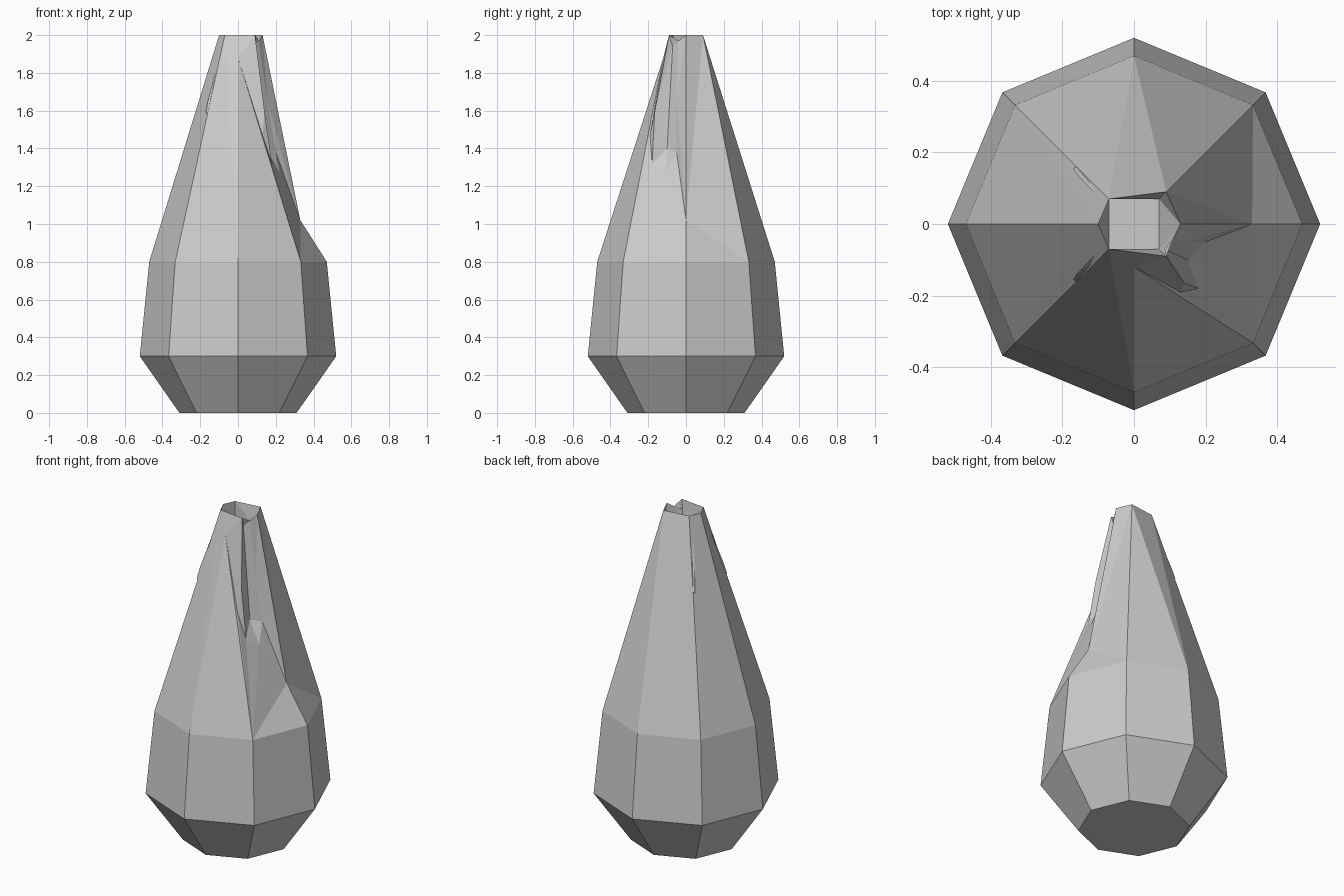
import bpy, bmesh
from math import cos, sin, pi

if "Cube" in bpy.data.objects:
    bpy.data.objects.remove(bpy.data.objects["Cube"])


def make_object(name, points, faces):
    """Build a flat-shaded mesh from named points."""
    bm = bmesh.new()
    verts = {k: bm.verts.new(p) for k, p in points.items()}
    for f in faces:
        bm.faces.new([verts[k] for k in (f.split() if isinstance(f, str) else f)])
    bmesh.ops.triangulate(bm, faces=[f for f in bm.faces if len(f.verts) == 4])
    bmesh.ops.recalc_face_normals(bm, faces=bm.faces)
    mesh = bpy.data.meshes.new(name)
    bm.to_mesh(mesh)
    bm.free()
    obj = bpy.data.objects.new(name, mesh)
    bpy.context.collection.objects.link(obj)
    return obj


# Octagonal lower body: three rings
points, faces = {}, []
for ring, (r, z) in zip("cba", [(0.31, 0), (0.52, 0.3), (0.47, 0.8)]):
    for i in range(8):
        points[f"{ring}{i}"] = (r * cos(i * pi / 4), r * sin(i * pi / 4), z)
faces.append([f"c{i}" for i in range(8)])
for lo, hi in ("cb", "ba"):
    for i in range(8):
        j = (i + 1) % 8
        faces.append([f"{lo}{i}", f"{lo}{j}", f"{hi}{j}", f"{hi}{i}"])

# Rim, front notch and shoulder point
points.update(
    left=(-0.1, 0, 2), bl=(-0.07, 0.07, 2), br=(0.09, 0.09, 2),
    right=(0.13, 0, 2), fr=(0.09, -0.09, 2), fl=(-0.07, -0.07, 2),
    notch=(0, -0.12, 1.88), hip=(0.33, 0, 1.02))
faces += ["a1 a2 br", "a2 bl br", "a2 a3 bl", "a3 a4 left bl", "a4 a5 fl left",
          "a5 a6 fl", "a6 notch fl", "a6 a7 notch", "fl notch fr",
          "a0 a1 hip", "a7 a0 hip", "a1 br hip", "br right hip"]

# Groove on the front right side
points.update(
    rt=(0.11, -0.04, 1.97), rm=(0.155, -0.05, 1.65), rb=(0.2, -0.05, 1.38),
    lip=(0.22, -0.11, 1.27), lb=(0.18, -0.18, 1.32), lm=(0.13, -0.19, 1.47),
    lx=(0.14, -0.165, 1.6), dt=(0.085, -0.07, 1.95), db=(0.15, -0.1, 1.4))
faces += ["right rt rm", "right rm hip", "rm rb hip", "hip rb lip", "hip lip a7",
          "lip lb a7", "a7 lb lm", "a7 lm notch", "notch lm lx", "lm lb lx",
          "notch lx fr", "fr lx dt", "lx db dt", "lx lb db", "lb lip db",
          "lip rb db", "rb rm db", "rm rt dt", "rm dt db", "fr dt rt"]

# Hollow at the top with a square floor
points.update(h0=(-0.07, -0.07, 1.88), h1=(0.07, -0.07, 1.88),
              h2=(0.07, 0.07, 1.88), h3=(-0.07, 0.07, 1.88))
faces += ["h0 h1 h2 h3", "fl fr h1 h0", "fr rt h1", "rt right h1", "right h2 h1",
          "right br h2", "br bl h3 h2", "bl left h3", "left h0 h3", "left fl h0"]
make_object("body", points, faces)

# Small raised folds on the two left edges
for name, s in (("fold_back", 1), ("fold_front", -1)):
    make_object(name, {
        "t": (-0.085, s * 0.06, 1.95), "m": (-0.16, s * 0.14, 1.65),
        "p": (-0.17, s * 0.155, 1.59), "q": (-0.145, s * 0.17, 1.57),
        "i": (-0.13, s * 0.13, 1.6), "u": (-0.075, s * 0.08, 1.93)},
        ["t m u", "m p q", "u m q", "p i q", "t i p", "t p m", "u q i", "t u i"])
